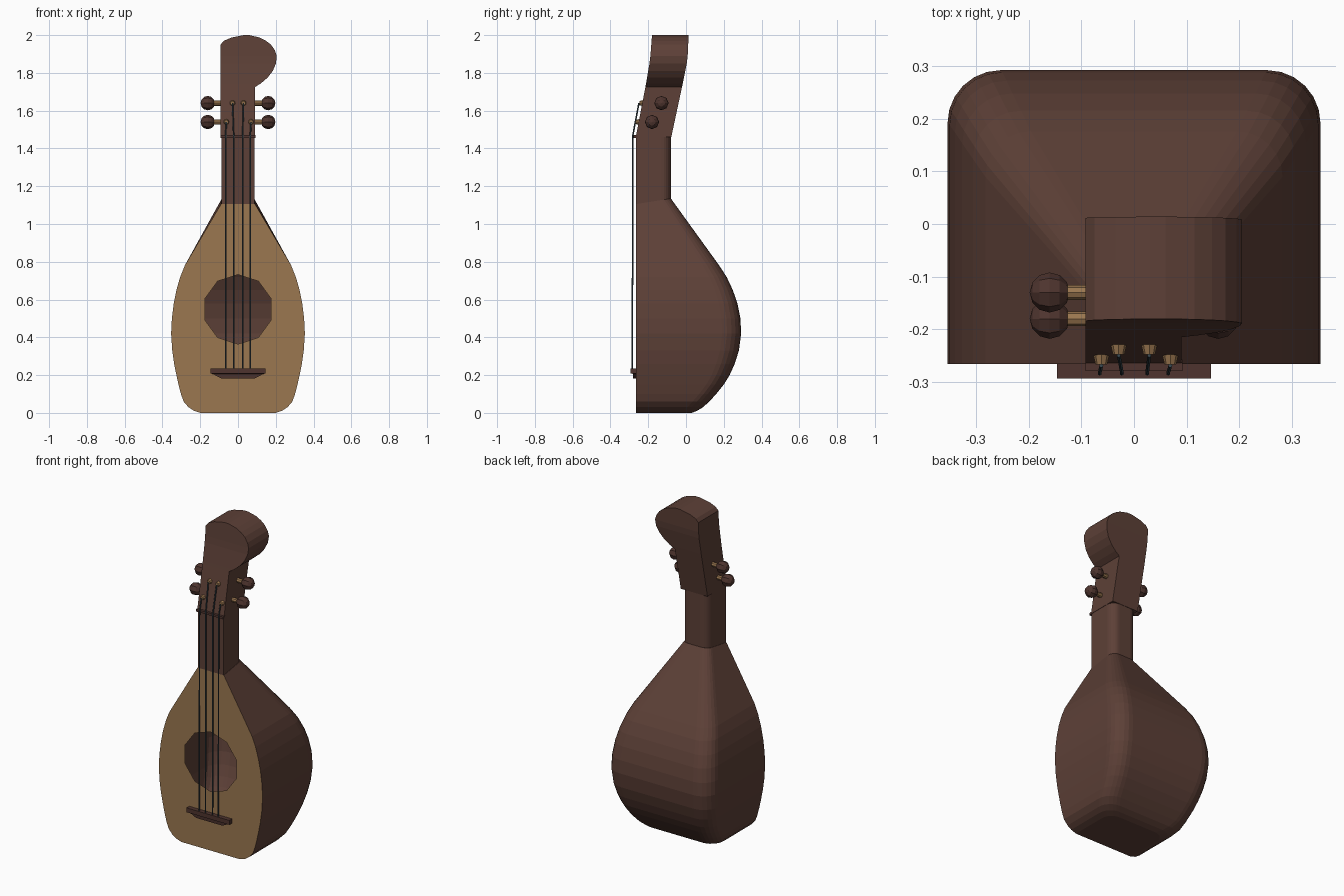
import bpy, bmesh, math
from mathutils import Vector, Matrix

if "Cube" in bpy.data.objects:
    bpy.data.objects.remove(bpy.data.objects["Cube"])


def material(name, hexcode):
    def lin(c):
        c /= 255
        return c / 12.92 if c <= 0.04045 else ((c + 0.055) / 1.055) ** 2.4
    m = bpy.data.materials.new(name)
    m.diffuse_color = tuple(lin(int(hexcode[i:i + 2], 16)) for i in (0, 2, 4)) + (1,)
    m.use_nodes = True
    m.node_tree.nodes["Principled BSDF"].inputs["Base Color"].default_value = m.diffuse_color
    return m


BROWN = material("brown wood", "5D4037")
DARK = material("dark wood", "4E342E")
TAN = material("tan wood", "9B7750")
STEEL = material("string steel", "37474F")
FRONT = -0.266


def finish(name, bm, mat):
    bmesh.ops.recalc_face_normals(bm, faces=bm.faces)
    me = bpy.data.meshes.new(name)
    bm.to_mesh(me)
    bm.free()
    me.materials.append(mat)
    ob = bpy.data.objects.new(name, me)
    bpy.context.collection.objects.link(ob)
    return ob


def loft(name, rings, mat, open_edge=False):
    """Skin closed rings; open_edge leaves out the strip from last to first point."""
    bm = bmesh.new()
    rows = [[bm.verts.new(p) for p in r] for r in rings]
    n = len(rows[0])
    for a, b in zip(rows, rows[1:]):
        for i in range(n - 1 if open_edge else n):
            j = (i + 1) % n
            bm.faces.new((a[i], a[j], b[j], b[i]))
    bm.faces.new(rows[0])
    bm.faces.new(rows[-1])
    return finish(name, bm, mat)


def section(hw, yb, z, r, tilt=0.0, seg=6):
    """Square-fronted outline with two rounded back corners."""
    pts = [(hw, FRONT)]
    for cx, a0 in ((hw - r, 0), (r - hw, 90)):
        for i in range(seg + 1):
            a = math.radians(a0 + 90 * i / seg)
            pts.append((cx + r * math.cos(a), yb - r + r * math.sin(a)))
    pts.append((-hw, FRONT))
    return [(x, y, z + tilt * (y - FRONT)) for x, y in pts]


def rod(name, a, b, r1, r2, seg, mat):
    a, b = Vector(a), Vector(b)
    bm = bmesh.new()
    rot = (b - a).to_track_quat('Z', 'Y').to_matrix().to_4x4()
    bmesh.ops.create_cone(bm, cap_ends=True, segments=seg, radius1=r1, radius2=r2,
                          depth=(b - a).length,
                          matrix=Matrix.Translation((a + b) / 2) @ rot)
    return finish(name, bm, mat)


# Hollow bowl: height, half width, back depth
bowl = [(0, .20, .03), (.012, .235, .06), (.03, .262, .09), (.06, .288, .123),
        (.10, .302, .16), (.15, .315, .20), (.20, .326, .231), (.26, .338, .258),
        (.33, .348, .28), (.42, .354, .292), (.50, .350, .288), (.58, .340, .272),
        (.65, .326, .248), (.72, .306, .215), (.78, .282, .176), (1.105, .09, -.08)]
loft("bowl", [section(hw, yb, z, .03 + .2 * hw, .16 if z > 1 else 0)
              for z, hw, yb in bowl], BROWN, open_edge=True)

# Soundboard with a ten-sided sound hole
bm = bmesh.new()
outer = [(hw, z) for z, hw, _ in bowl] + [(-hw, z) for z, hw, _ in reversed(bowl)]
hole = [(.184 * math.sin(math.tau * i / 10), .548 + .184 * math.cos(math.tau * i / 10))
        for i in range(10)]
edges = []
for loop in (outer, hole):
    vs = [bm.verts.new((x, FRONT, z)) for x, z in loop]
    edges += [bm.edges.new((vs[i - 1], vs[i])) for i in range(len(vs))]
bmesh.ops.triangle_fill(bm, use_beauty=True, use_dissolve=False, edges=edges,
                        normal=(0, -1, 0))
board = finish("soundboard", bm, TAN)
if board.data.polygons[0].normal.y > 0:
    board.data.flip_normals()

# Neck
loft("neck", [section(.088, -.08, z, .05) for z in (1.105, 1.465)], BROWN)


# Headstock: leans back, then straightens; the scroll swells to one side
def lean(z):
    stops = [(1.46, -.266, -.078), (1.74, -.212, -.018), (1.87, -.19, .008), (2.0, -.18, .014)]
    for (z0, f0, b0), (z1, f1, b1) in zip(stops, stops[1:]):
        if z <= z1:
            t = (z - z0) / (z1 - z0)
            return f0 + t * (f1 - f0), b0 + t * (b1 - b0)
    return stops[-1][1:]


rows = [(1.46, -.092, .09), (1.725, -.092, .09), (1.745, -.092, .122), (1.775, -.092, .157),
        (1.81, -.092, .184), (1.85, -.092, .201), (1.89, -.092, .205), (1.92, -.092, .195),
        (1.95, -.092, .174), (1.97, -.075, .148), (1.987, -.035, .115), (2.0, .03, .06)]
rings = []
for z, xl, xr in rows:
    f, b = lean(z)
    rings.append([(xl, f, z), (xr, f, z), (xr, b, z), (xl, b, z)])
loft("headstock", rings, BROWN)

# Tuning pegs, two per side
for side in (-1, 1):
    for y, z in ((-.18, 1.54), (-.13, 1.64)):
        rod("peg_shaft", (side * .08, y, z), (side * .13, y, z), .014, .014, 8, TAN)
        bm = bmesh.new()
        bmesh.ops.create_uvsphere(bm, u_segments=8, v_segments=6, radius=.038,
                                  matrix=Matrix.Translation((side * .16, y, z))
                                  @ Matrix.Rotation(math.pi / 2, 4, 'Y'))
        finish("peg_knob", bm, DARK)

# Nut
bm = bmesh.new()
bmesh.ops.create_cube(bm, size=1, matrix=Matrix.Translation((0, -.268, 1.463))
                      @ Matrix.Diagonal((.184, .022, .014, 1)))
finish("nut", bm, DARK)

# Bridge: top bar above a tapered foot
loft("bridge", [[(-w, FRONT, z), (w, FRONT, z), (w, y, z), (-w, y, z)]
                for z, w, y in ((.183, .09, -.28), (.207, .135, -.282),
                                (.208, .146, -.293), (.235, .146, -.293))], DARK)

# Strings and their posts
for x, px, z in ((-.065, -.062, 1.54), (-.023, -.029, 1.64),
                 (.025, .029, 1.64), (.065, .069, 1.54)):
    f = lean(z)[0]
    rod("string_post", (px, f + .005, z), (px, f - .016, z), .016, .011, 8, TAN)
    rod("string", (x, -.284, .225), (x, -.282, 1.466), .004, .004, 6, STEEL)
    rod("string_end", (x, -.282, 1.466), (px, f - .018, z), .004, .004, 6, STEEL)
